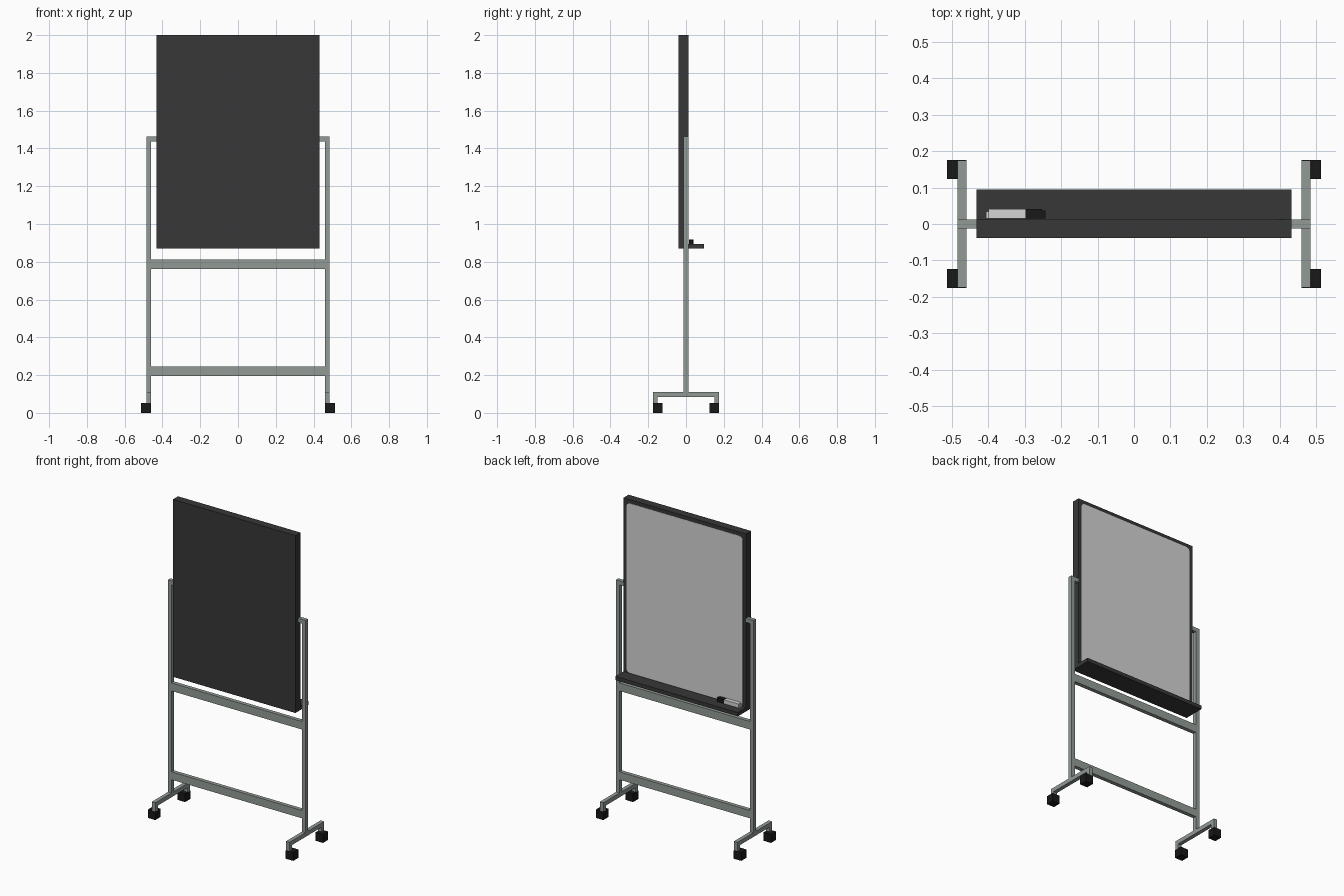
import bpy, bmesh, math

if "Cube" in bpy.data.objects:
    bpy.data.objects.remove(bpy.data.objects["Cube"])


def material(name, color):
    m = bpy.data.materials.new(name)
    m.diffuse_color = (*color, 1)
    m.use_nodes = True
    m.node_tree.nodes["Principled BSDF"].inputs["Base Color"].default_value = m.diffuse_color
    return m


GREY = material("grey_metal", (0.29, 0.33, 0.305))
DARK = material("dark_grey", (0.038, 0.038, 0.038))
BLACK = material("black", (0.009, 0.009, 0.009))
WHITE = material("board_white", (0.66, 0.66, 0.66))


def finish(name, bm, mat):
    bmesh.ops.recalc_face_normals(bm, faces=bm.faces)
    me = bpy.data.meshes.new(name)
    bm.to_mesh(me)
    bm.free()
    me.materials.append(mat)
    ob = bpy.data.objects.new(name, me)
    bpy.context.collection.objects.link(ob)
    return ob


def box(name, x, y, z, mat):
    """Box from (min, max) ranges on each axis."""
    bm = bmesh.new()
    bmesh.ops.create_cube(bm, size=1)
    for v in bm.verts:
        for i, (a, b) in enumerate((x, y, z)):
            v.co[i] = a if v.co[i] < 0 else b
    return finish(name, bm, mat)


T = 0.0125            # half thickness of the tubing
P0, P1 = 0.46, 0.485  # post inner and outer x
BX = 0.432            # board half width

# Side frames, mirrored left and right
for side, s in (("left", -1), ("right", 1)):
    def sx(a, b):
        return tuple(sorted((a * s, b * s)))
    box(side + "_post", sx(P0, P1), (-T, T), (0.11, 1.463), GREY)
    box(side + "_board_pivot", sx(BX, P0), (-T, T), (1.437, 1.463), GREY)
    box(side + "_foot_bar", sx(P0, P1), (-0.175, 0.175), (0.083, 0.11), GREY)
    for end, e in (("front", -1), ("back", 1)):
        def ey(a, b):
            return tuple(sorted((a * e, b * e)))
        box(f"{side}_{end}_caster_stem", sx(P0, P1), ey(0.15, 0.175), (0.053, 0.083), GREY)
        box(f"{side}_{end}_caster", sx(P0, 0.513), ey(0.124, 0.176), (0, 0.053), BLACK)

# Cross rails
for name, z in (("lower_rail", (0.195, 0.245)), ("upper_rail", (0.761, 0.812))):
    box(name, (-P0, P0), (-T, T), z, GREY)

# Board body and tray on the back
box("board_frame", (-BX, BX), (-0.039, T), (0.869, 2.0), DARK)
box("pen_tray", (-BX, BX), (T, 0.095), (0.869, 0.893), DARK)

# White writing surface with rounded corners
bm = bmesh.new()
hx, z0, z1, r = BX - 0.022, 0.895, 1.977, 0.025
ring = []
for cx, cz, start in ((hx - r, z1 - r, 0), (r - hx, z1 - r, 90),
                      (r - hx, z0 + r, 180), (hx - r, z0 + r, 270)):
    for k in range(6):
        a = math.radians(start + 18 * k)
        ring.append(bm.verts.new((cx + r * math.cos(a), T, cz + r * math.sin(a))))
face = bm.faces.new(ring)
ext = bmesh.ops.extrude_face_region(bm, geom=[face])
for v in ext["geom"]:
    if isinstance(v, bmesh.types.BMVert):
        v.co.y += 0.0015
finish("writing_surface", bm, WHITE)

# Marker lying on the tray
box("marker_barrel", (-0.40, -0.298), (0.015, 0.041), (0.893, 0.918), WHITE)
box("marker_tail", (-0.407, -0.40), (0.015, 0.035), (0.893, 0.913), WHITE)
box("marker_cap", (-0.298, -0.252), (0.015, 0.041), (0.893, 0.918), BLACK)
box("marker_cap_tip", (-0.252, -0.243), (0.015, 0.037), (0.893, 0.915), BLACK)
